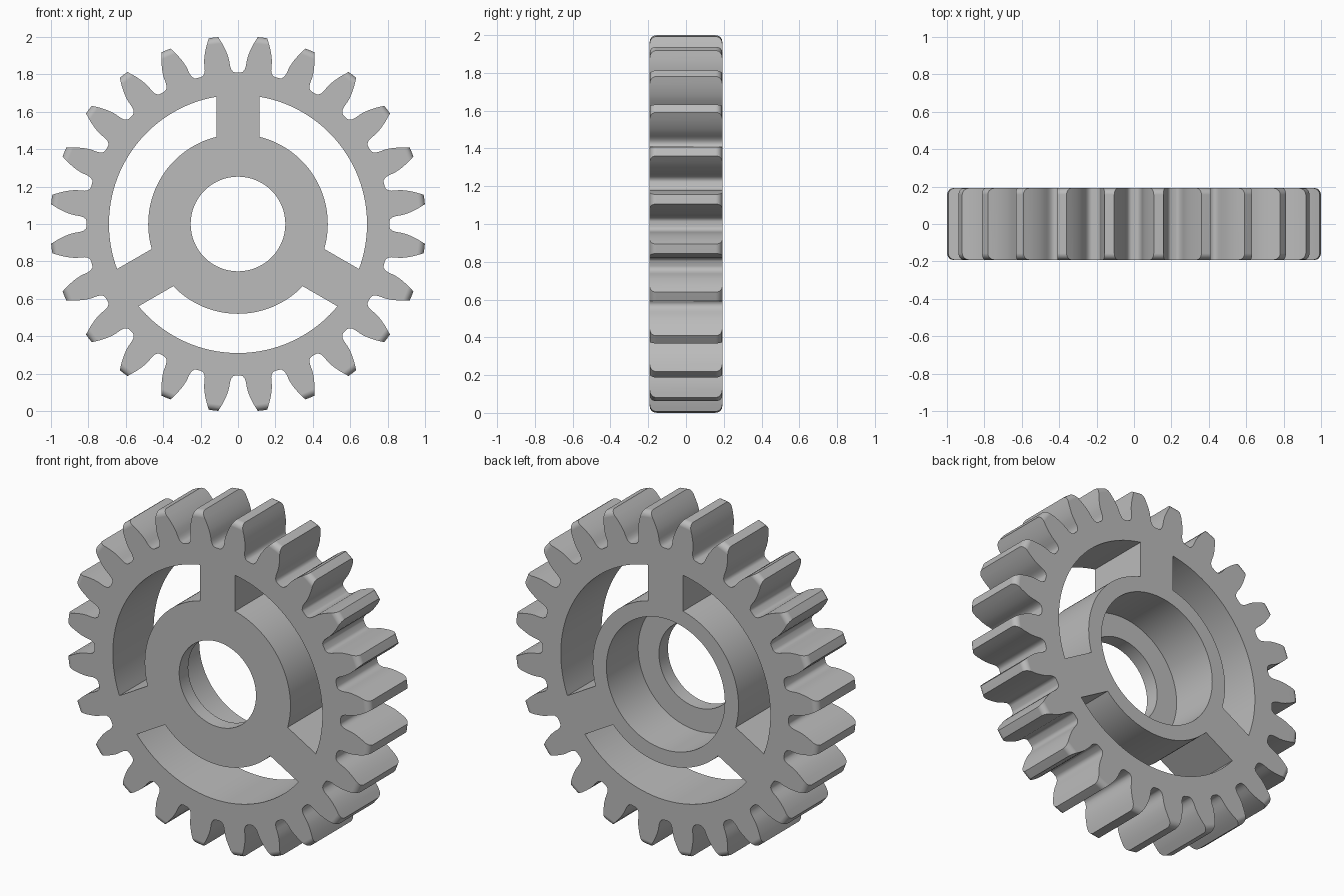
import bpy, bmesh
from math import sin, cos, asin, pi, radians

cube = bpy.data.objects.get("Cube")
if cube:
    bpy.data.objects.remove(cube, do_unlink=True)

TEETH = 24
HALF = 0.192          # half thickness
TIP = 1.005           # tip radius
BORE, RECESS, HUB, RIM = 0.253, 0.39, 0.48, 0.69
SPOKE = 0.115         # half width of a spoke
WEB = 0.085           # thickness left in front of the bearing recess

grey = bpy.data.materials.new("grey")
grey.use_nodes = True
grey.diffuse_color = (0.5, 0.5, 0.5, 1)
grey.node_tree.nodes["Principled BSDF"].inputs["Base Color"].default_value = (0.5, 0.5, 0.5, 1)


def polar(r, a):
    return r * cos(a), r * sin(a)


def arc(r, a0, a1, n):
    return [polar(r, a0 + (a1 - a0) * i / n) for i in range(n + 1)]


def prism(name, outline, y0, y1, round_off=0):
    """Extrude an x-z outline along y, optionally rounding the cap edges."""
    bm = bmesh.new()
    base = bm.faces.new([bm.verts.new((x, y0, z + 1)) for x, z in outline])
    ext = bmesh.ops.extrude_face_region(bm, geom=[base], use_keep_orig=True)
    moved = [v for v in ext["geom"] if isinstance(v, bmesh.types.BMVert)]
    bmesh.ops.translate(bm, verts=moved, vec=(0, y1 - y0, 0))
    bmesh.ops.recalc_face_normals(bm, faces=bm.faces)
    if round_off:
        rims = [e for e in bm.edges if any(len(f.verts) > 4 for f in e.link_faces)]
        bmesh.ops.bevel(bm, geom=rims, offset=round_off, segments=5,
                        profile=0.5, affect='EDGES')
    mesh = bpy.data.meshes.new(name)
    bm.to_mesh(mesh)
    bm.free()
    obj = bpy.data.objects.new(name, mesh)
    mesh.materials.append(grey)
    bpy.context.collection.objects.link(obj)
    return obj


def cut(target, tool, operation):
    """Apply a boolean and discard its tool."""
    tool.hide_render = True
    mod = target.modifiers.new("cut", 'BOOLEAN')
    mod.object, mod.operation, mod.solver = tool, operation, 'EXACT'
    bpy.ops.object.select_all(action='DESELECT')
    bpy.context.view_layer.objects.active = target
    target.select_set(True)
    bpy.ops.object.modifier_apply(modifier=mod.name)
    bpy.data.objects.remove(tool, do_unlink=True)


# Toothed outline: half width and radius down one flank, mirrored per tooth
flank = [(.021, 1.015), (.036, .982), (.047, .957), (.056, .93), (.063, .905),
         (.067, .88), (.068, .855), (.069, .84), (.073, .825), (.081, .814), (.092, .81)]
tooth = [(-asin(w / r), r) for w, r in reversed(flank)]
tooth += [(-a, r) for a, r in reversed(tooth)]
pitch = 2 * pi / TEETH
outline = [polar(r, a + pitch * (k + 0.5)) for k in range(TEETH) for a, r in tooth]
gear = prism("gear_wheel", outline, -0.3, 0.3)

# Rounded disc trims the tooth tips and sets the thickness
disc = prism("trim_disc", arc(TIP, 0, 2 * pi, 192)[:-1], -HALF, HALF, 0.035)
cut(gear, disc, 'INTERSECT')

# Three windows leave straight parallel spokes
for k in range(3):
    start = radians(90 + 120 * k)
    end = start + radians(120)
    a, b = asin(SPOKE / RIM), asin(SPOKE / HUB)
    shape = arc(RIM, start + a, end - a, 40) + arc(HUB, end - b, start + b, 36)
    cut(gear, prism("window_cutter", shape, -0.4, 0.4), 'DIFFERENCE')

# Through bore and wider recess from the back
cut(gear, prism("bore_cutter", arc(BORE, 0, 2 * pi, 96)[:-1], -0.4, 0.4), 'DIFFERENCE')
cut(gear, prism("recess_cutter", arc(RECESS, 0, 2 * pi, 96)[:-1], -HALF + WEB, 0.4), 'DIFFERENCE')

# Smooth flanks, flat faces
bpy.ops.object.select_all(action='DESELECT')
bpy.context.view_layer.objects.active = gear
gear.select_set(True)
bpy.ops.object.shade_smooth_by_angle(angle=radians(32))
weighted = gear.modifiers.new("flat_faces", 'WEIGHTED_NORMAL')
weighted.keep_sharp = True
